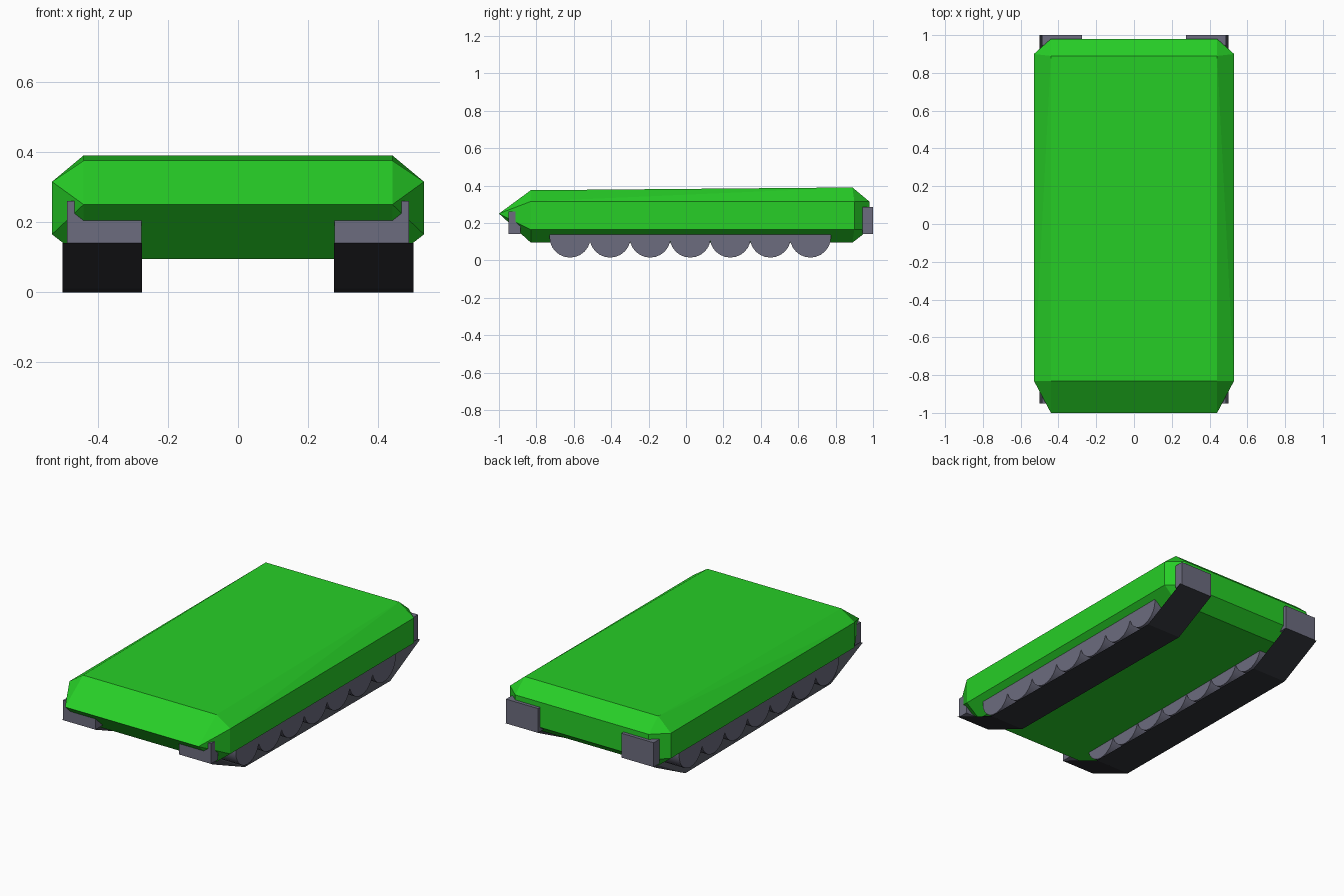
import bpy, bmesh, math
from mathutils import Matrix, Vector

if "Cube" in bpy.data.objects:
    bpy.data.objects.remove(bpy.data.objects["Cube"])


def material(name, rgb):
    m = bpy.data.materials.new(name)
    m.diffuse_color = (*rgb, 1)
    m.use_nodes = True
    m.node_tree.nodes["Principled BSDF"].inputs["Base Color"].default_value = m.diffuse_color
    return m


GREEN = material("green_paint", (0.02, 0.62, 0.02))
GREY = material("grey_steel", (0.15, 0.15, 0.21))
DARK = material("dark_rubber", (0.03, 0.032, 0.04))


def finish(bm, name, mat):
    me = bpy.data.meshes.new(name)
    bm.to_mesh(me)
    bm.free()
    me.materials.append(mat)
    ob = bpy.data.objects.new(name, me)
    bpy.context.collection.objects.link(ob)
    return ob


# Hull: chamfered slab with a pointed nose, wrapped around its corner points (x, y, z)
corners = [
    (.44, -.83, .375), (.44, .89, .39),                      # top panel
    (.53, -.83, .315), (.53, .90, .315),                     # upper side edge
    (.53, -.83, .165), (.53, .90, .165),                     # lower side edge
    (.44, -1.0, .25), (.44, -.905, .165),                    # nose
    (.44, .98, .315), (.44, .98, .165),                      # tail
    (.44, -.83, .095), (.44, .89, .095),                     # floor
]
bm = bmesh.new()
for x, y, z in corners:
    for s in (1, -1):
        bm.verts.new((s * x, y, z))
bmesh.ops.convex_hull(bm, input=bm.verts[:])
bmesh.ops.dissolve_limit(bm, angle_limit=math.radians(1), verts=bm.verts[:], edges=bm.edges[:])
finish(bm, "hull", GREEN)


def block(name, x, y0, y1, z0, z1, width):
    bm = bmesh.new()
    bmesh.ops.create_cube(bm, size=1)
    bmesh.ops.scale(bm, vec=(width, y1 - y0, z1 - z0), verts=bm.verts[:])
    bmesh.ops.translate(bm, vec=(x, (y0 + y1) / 2, (z0 + z1) / 2), verts=bm.verts[:])
    return finish(bm, name, GREY)


WHEEL_Y = [-.62 + .2142 * i for i in range(7)]
BELT = [(-.95, .14), (-.65, .01), (.72, 0), (1.0, .14)]      # (y, z) path

for side, s in (("left", -1), ("right", 1)):
    # Road wheels: wide rollers under the hull
    for i, y in enumerate(WHEEL_Y):
        bm = bmesh.new()
        bmesh.ops.create_cone(bm, cap_ends=True, segments=24, radius1=.11, radius2=.11, depth=.22,
                              matrix=Matrix.Translation((s * .387, y, .125))
                              @ Matrix.Rotation(math.pi / 2, 4, 'Y'))
        wheel = finish(bm, f"{side}_road_wheel_{i + 1}", GREY)
        bpy.context.view_layer.objects.active = wheel
        wheel.select_set(True)
        bpy.ops.object.shade_smooth_by_angle(angle=math.radians(30))
        wheel.select_set(False)

    # Track belt: thin sheet with raised ends
    bm = bmesh.new()
    rows = [[bm.verts.new((s * .387 + dx, y, z)) for dx in (-.113, .113)] for y, z in BELT]
    for (a, b), (c, d) in zip(rows, rows[1:]):
        bm.faces.new((a, c, d, b))                           # faces downward
    finish(bm, f"{side}_track_belt", DARK)

    # Mud guards at both ends of the tracks
    block(f"{side}_front_guard", s * .381, -.95, -.885, .14, .26, .212)
    block(f"{side}_rear_guard", s * .381, .945, 1.0, .14, .285, .212)
